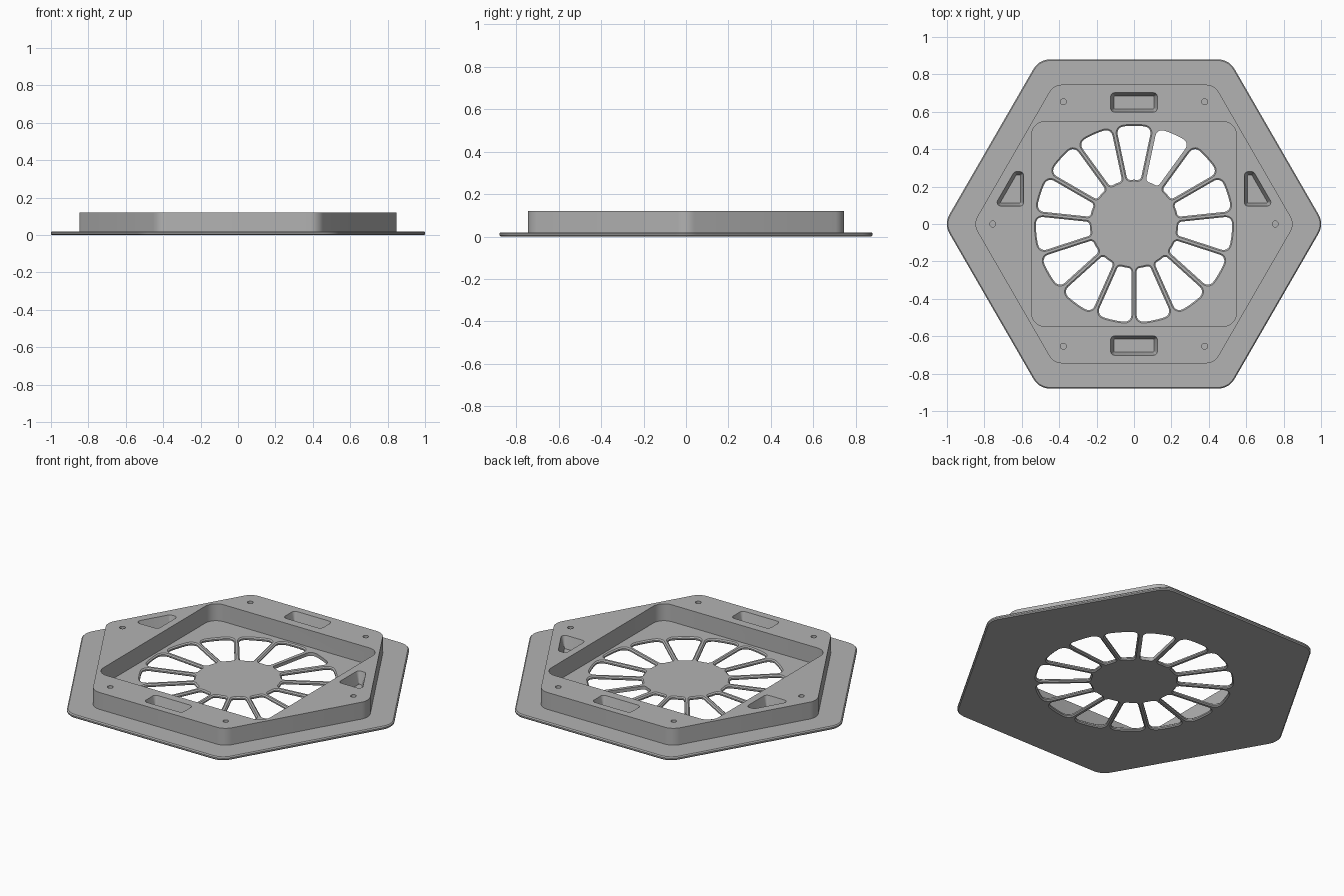
import bpy, bmesh, math
from mathutils import Vector

if "Cube" in bpy.data.objects:
    bpy.data.objects.remove(bpy.data.objects["Cube"])

grey = bpy.data.materials.new("plain grey")
grey.use_nodes = True
grey.diffuse_color = (0.45, 0.45, 0.45, 1)
grey.node_tree.nodes["Principled BSDF"].inputs["Base Color"].default_value = (0.45, 0.45, 0.45, 1)


def outline(points, radii, grow=0.0, steps=6):
    """Counter-clockwise polygon with rounded corners, offset outwards by grow."""
    result = []
    count = len(points)
    for i, (p, r) in enumerate(zip(points, radii)):
        p = Vector(p)
        d1 = (p - Vector(points[i - 1])).normalized()
        d2 = (Vector(points[(i + 1) % count]) - p).normalized()
        n1, n2 = Vector((d1.y, -d1.x)), Vector((d2.y, -d2.x))
        mitre = (n1 + n2) / (1 + n1.dot(n2))
        if r == 0:
            result.append(p + mitre * grow)
            continue
        start = math.atan2(n1.y, n1.x)
        turn = math.atan2(n1.x * n2.y - n1.y * n2.x, n1.dot(n2))
        for k in range(steps + 1):
            a = start + turn * k / steps
            result.append(p - mitre * r + Vector((math.cos(a), math.sin(a))) * (r + grow))
    return result


def loft(bm, points, radii, layers, steps=6):
    """Closed solid through (height, grow) layers of one outline."""
    rings = [[bm.verts.new((q.x, q.y, z)) for q in outline(points, radii, grow, steps)]
             for z, grow in layers]
    bm.faces.new(rings[0][::-1])
    bm.faces.new(rings[-1])
    n = len(rings[0])
    for low, high in zip(rings, rings[1:]):
        for i in range(n):
            j = (i + 1) % n
            bm.faces.new((low[i], low[j], high[j], high[i]))


def finish(bm, name, helper=False):
    mesh = bpy.data.meshes.new(name)
    bmesh.ops.recalc_face_normals(bm, faces=bm.faces)
    bm.to_mesh(mesh)
    bm.free()
    obj = bpy.data.objects.new(name, mesh)
    bpy.context.collection.objects.link(obj)
    mesh.materials.append(grey)
    if helper:
        obj.hide_render = True
        obj.hide_set(True)
    return obj


def cut(obj, cutter):
    mod = obj.modifiers.new("cut", "BOOLEAN")
    mod.operation = "DIFFERENCE"
    mod.solver = "EXACT"
    mod.object = cutter


def hexagon(apothem):
    r = apothem / math.cos(math.pi / 6)
    return [(r * math.cos(i * math.pi / 3), r * math.sin(i * math.pi / 3)) for i in range(6)]


def box(x, y, w, d):
    return [(x - w, y - d), (x + w, y - d), (x + w, y + d), (x - w, y + d)]


PLATE, TOP = 0.02, 0.12

# Base plate with chamfered rim
bm = bmesh.new()
loft(bm, hexagon(0.88), [0.1] * 6,
     [(0, -0.006), (0.006, 0), (PLATE - 0.006, 0), (PLATE, -0.006)])
base = finish(bm, "base_plate")

# Vent slots between the spokes
bm = bmesh.new()
SLOTS, HALF_SPOKE, INNER, OUTER = 15, 0.014, 0.237, 0.525
for s in range(SLOTS):
    middle = math.pi / 2 + s * math.tau / SLOTS
    pts, radii = [], []
    for r, fractions, corner in ((OUTER, (-1, -0.5, -0.2, 0.2, 0.5, 1), 0.035),
                                 (INNER, (1, 0, -1), 0.02)):
        half = math.pi / SLOTS - math.asin(HALF_SPOKE / r)
        for f in fractions:
            a = middle + f * half
            pts.append((r * math.cos(a), r * math.sin(a)))
            radii.append(corner if abs(f) == 1 else 0)
    # One slot keeps plain square edges
    c = 0 if s == SLOTS - 1 else 0.008
    loft(bm, pts, radii, [(-0.002, c * 1.25), (0.006, 0), (PLATE - 0.006, 0),
                          (PLATE + 0.002, c * 1.25)], 5)
cut(base, finish(bm, "slot_cutter", True))

# Raised hexagonal frame
bm = bmesh.new()
loft(bm, hexagon(0.745), [0.08] * 6, [(PLATE, 0), (TOP, 0)])
frame = finish(bm, "raised_frame")

# Square opening, tapered grip pockets and screw holes
bm = bmesh.new()
loft(bm, box(0, 0, 0.547, 0.547), [0.07] * 4, [(0, 0), (0.2, 0)])
taper = [(0.05, -0.018), (TOP, 0), (TOP + 0.02, 0.005)]
for side in (-1, 1):
    loft(bm, box(0, side * 0.65, 0.125, 0.052), [0.022] * 4, taper)
    wedge = [(0.59, 0.095), (0.747, 0.095), (0.64, 0.28), (0.59, 0.28)]
    wedge = [(side * x, y) for x, y in wedge][::side]
    loft(bm, wedge, [0.021] * 4, taper)
for i in range(6):
    a = i * math.pi / 3
    loft(bm, box(0.755 * math.cos(a), 0.755 * math.sin(a), 0.016, 0.016),
         [0.0159] * 4, [(0.04, 0), (0.2, 0)], 4)
cut(frame, finish(bm, "frame_cutter", True))

# Smooth the rounded corners, keep the edges crisp
for obj in (base, frame):
    bpy.ops.object.select_all(action="DESELECT")
    obj.select_set(True)
    bpy.context.view_layer.objects.active = obj
    for mod in list(obj.modifiers):
        bpy.ops.object.modifier_apply(modifier=mod.name)
    bpy.ops.object.shade_smooth_by_angle(angle=math.radians(25))
